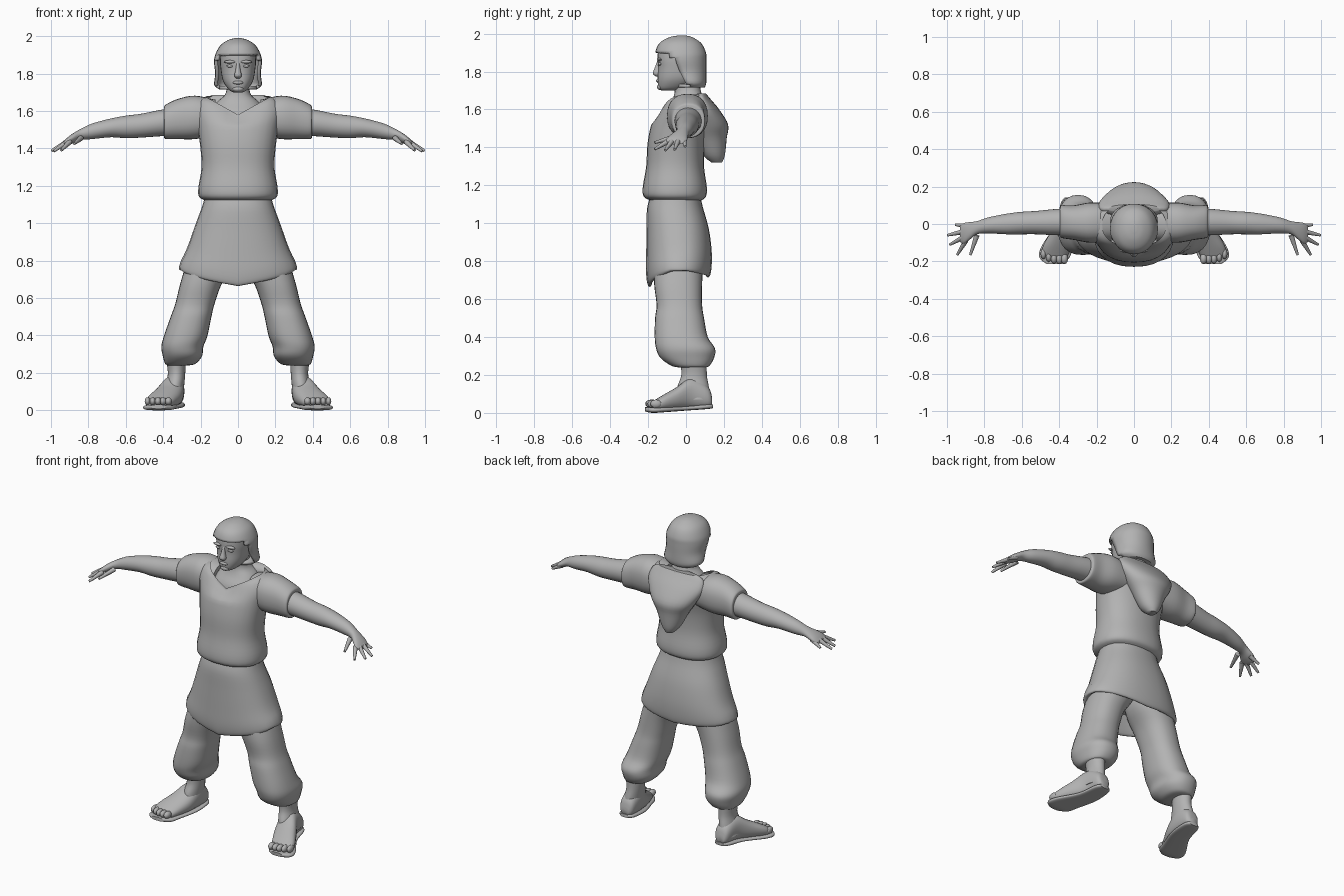
import bpy
import bmesh
import math
from mathutils import Matrix, Vector

SIDES = 28
STEPS = 4

default = bpy.data.objects.get("Cube")
if default:
    bpy.data.objects.remove(default, do_unlink=True)

grey = bpy.data.materials.new("plain grey")
grey.use_nodes = True
grey.diffuse_color = (0.45, 0.45, 0.45, 1)
grey.node_tree.nodes["Principled BSDF"].inputs["Base Color"].default_value = grey.diffuse_color


def finish(name, bm, angle=50):
    """Turn a bmesh into a smooth shaded object."""
    bmesh.ops.recalc_face_normals(bm, faces=bm.faces)
    mesh = bpy.data.meshes.new(name)
    bm.to_mesh(mesh)
    bm.free()
    mesh.materials.append(grey)
    obj = bpy.data.objects.new(name, mesh)
    bpy.context.collection.objects.link(obj)
    bpy.ops.object.select_all(action='DESELECT')
    obj.select_set(True)
    bpy.context.view_layer.objects.active = obj
    bpy.ops.object.shade_smooth_by_angle(angle=math.radians(angle))
    return obj


def smooth_rows(rows):
    """Spline interpolation between the given cross-sections."""
    result = []
    for i in range(len(rows) - 1):
        before, after = rows[max(i - 1, 0)], rows[min(i + 2, len(rows) - 1)]
        for k in range(STEPS):
            t = k / STEPS
            row = []
            for p, a, b, q in zip(before, rows[i], rows[i + 1], after):
                m, n = (b - p) / 2, (q - a) / 2
                row.append(a + m * t + (3 * (b - a) - 2 * m - n) * t ** 2
                           + (2 * (a - b) + m + n) * t ** 3)
            result.append(row)
    return result + [rows[-1]]


def tube(name, axis, rows, side=1, power=2.3, warp=None, cap_end=True, cut=None):
    """Loft rounded sections; a row is position, then low and high of each cross axis."""
    bm = bmesh.new()
    rings = []
    for t, a0, a1, b0, b1 in smooth_rows(rows):
        ring = []
        for i in range(SIDES):
            angle = math.tau * i / SIDES
            c, s = math.cos(angle), math.sin(angle)
            c = math.copysign(abs(c) ** (2 / power), c)
            s = math.copysign(abs(s) ** (2 / power), s)
            a = (a0 + a1) / 2 + c * (a1 - a0) / 2
            b = (b0 + b1) / 2 + s * (b1 - b0) / 2
            v = Vector({"x": (t, a, b), "y": (a, t, b), "z": (a, b, t)}[axis])
            if warp:
                warp(v)
            v.x *= side
            ring.append(bm.verts.new(v))
        rings.append(ring)
    for low, high in zip(rings, rings[1:]):
        for i in range(SIDES):
            j = (i + 1) % SIDES
            bm.faces.new((low[i], low[j], high[j], high[i]))
    bm.faces.new(rings[0])
    if cap_end:
        bm.faces.new(rings[-1])
    if cut:
        doomed = [f for f in bm.faces if cut(f.calc_center_median())]
        bmesh.ops.delete(bm, geom=doomed, context='FACES')
    return finish(name, bm)


def centred(rows):
    return [(z, -half, half, front, back) for z, half, front, back in rows]


def blob(name, location, size):
    bm = bmesh.new()
    matrix = Matrix.Translation(location) @ Matrix.Diagonal((*size, 1))
    bmesh.ops.create_uvsphere(bm, u_segments=14, v_segments=8, radius=1, matrix=matrix)
    return finish(name, bm)


def finger(name, base, tip, side):
    start, end = (Vector((side * p[0], p[1], p[2])) for p in (base, tip))
    turn = (end - start).to_track_quat('Z', 'Y').to_matrix().to_4x4()
    bm = bmesh.new()
    bmesh.ops.create_cone(bm, segments=10, radius1=0.015, radius2=0.007, cap_ends=True,
                          depth=(end - start).length,
                          matrix=Matrix.Translation((start + end) / 2) @ turn)
    return finish(name, bm)


def neckline(v):
    """Lower the collar towards the middle of the chest."""
    if v.y < 0:
        rise = min(max((v.z - 1.52) / 0.15, 0), 1)
        v.z -= 0.1 * rise * max(1 - abs(v.x) / 0.18, 0)


def hem(v):
    """Let the skirt hang lower at the front and the back."""
    drop = min(max((1.05 - v.z) / 0.3, 0), 1)
    v.z -= drop * (0.085 if v.y < 0 else 0.035) * max(1 - abs(v.x) / 0.3, 0) ** 0.6


# Clothed trunk
tunic = tube("tunic", "z", centred([
    (1.12, .17, -.185, .08), (1.14, .207, -.222, .105), (1.19, .212, -.228, .11),
    (1.3, .195, -.21, .095), (1.42, .203, -.203, .1), (1.52, .22, -.183, .12),
    (1.6, .24, -.15, .125), (1.65, .22, -.13, .12), (1.68, .17, -.12, .11)]),
    warp=neckline, cap_end=False)
tube("skirt", "z", centred([
    (1.15, .175, -.185, .075), (1.08, .195, -.205, .09), (.98, .235, -.208, .12),
    (.88, .272, -.21, .135), (.8, .305, -.21, .135), (.755, .316, -.2, .125),
    (.76, .295, -.18, .105), (.85, .25, -.16, .09)]), warp=hem)
tube("hood", "z", centred([
    (1.32, .025, .135, .19), (1.36, .06, .09, .205), (1.45, .105, .05, .215),
    (1.52, .15, .03, .222), (1.6, .19, .03, .175), (1.66, .18, .04, .125),
    (1.685, .14, .06, .105)]), power=2)

# Head and neck
tube("neck", "z", centred([
    (1.52, .14, -.12, .09), (1.59, .14, -.11, .1), (1.645, .115, -.075, .1),
    (1.69, .068, -.06, .08), (1.75, .06, -.06, .07), (1.8, .06, -.06, .06)]))
tube("head", "z", centred([
    (1.7, .025, -.13, -.06), (1.715, .05, -.145, 0), (1.76, .08, -.15, .06),
    (1.82, .092, -.147, .08), (1.87, .096, -.15, .085), (1.92, .09, -.14, .08),
    (1.96, .05, -.08, .05)]))
hair = tube("hair", "z", centred([
    (1.715, .1, -.05, .098), (1.74, .127, -.07, .107), (1.8, .122, -.12, .108),
    (1.86, .128, -.155, .108), (1.9, .122, -.162, .105), (1.95, .095, -.14, .08),
    (1.98, .052, -.09, .035), (1.99, .015, -.04, 0)]), power=2.1,
    cut=lambda c: c.z < 1.895 and c.y < -0.6 * (c.z - 1.75))
shell = hair.modifiers.new("thickness", 'SOLIDIFY')
shell.thickness = 0.018
tube("nose", "z", centred([
    (1.775, .012, -.16, -.13), (1.79, .02, -.175, -.13),
    (1.82, .013, -.165, -.13), (1.86, .008, -.15, -.13)]))
blob("lips", (0, -.146, 1.752), (.028, .012, .01))
blob("chin", (0, -.135, 1.718), (.03, .018, .016))

for side, word in ((1, "left"), (-1, "right")):
    # Brow and eye
    blob(word + "_brow", (side * .042, -.14, 1.863), (.034, .014, .009))
    blob(word + "_eye", (side * .042, -.137, 1.84), (.02, .01, .008))

    # Sleeve, arm and hand
    tube(word + "_sleeve", "x", [
        (.12, -.09, .11, 1.47, 1.66), (.23, -.1, .115, 1.45, 1.682),
        (.32, -.085, .1, 1.45, 1.665), (.385, -.075, .1, 1.45, 1.635),
        (.395, -.065, .09, 1.46, 1.62)], side)
    tube(word + "_arm", "x", [
        (.33, -.06, .085, 1.47, 1.62), (.42, -.06, .08, 1.465, 1.605),
        (.52, -.055, .07, 1.458, 1.585), (.6, -.055, .065, 1.455, 1.575),
        (.68, -.055, .055, 1.46, 1.56), (.78, -.05, .035, 1.45, 1.533),
        (.84, -.055, .015, 1.445, 1.505), (.88, -.085, .01, 1.428, 1.482),
        (.91, -.105, .005, 1.418, 1.46), (.93, -.095, -.01, 1.415, 1.44)], side, power=2)
    tips = {"thumb": ((.84, -.06, 1.455), (.875, -.165, 1.425)),
            "index": ((.9, -.09, 1.435), (.945, -.165, 1.39)),
            "middle": ((.91, -.07, 1.438), (.985, -.11, 1.385)),
            "ring": ((.91, -.04, 1.438), (.997, -.06, 1.388)),
            "little": ((.89, -.01, 1.44), (.955, -.004, 1.405))}
    for digit, (base, tip) in tips.items():
        finger(f"{word}_{digit}_finger", base, tip, side)

    # Baggy trouser leg gathered below the knee
    tube(word + "_trouser", "z", [
        (.96, 0, .2, -.13, .08), (.8, .01, .27, -.165, .09), (.68, .085, .308, -.168, .085),
        (.57, .125, .335, -.155, .085), (.5, .142, .36, -.163, .095),
        (.4, .163, .395, -.165, .115), (.34, .185, .41, -.158, .153),
        (.29, .192, .402, -.135, .148), (.25, .225, .39, -.08, .125),
        (.24, .26, .375, -.04, .105)], side)
    tube(word + "_shin", "z", [
        (.28, .28, .385, -.03, .11), (.2, .282, .375, -.025, .11),
        (.14, .287, .385, -.045, .12), (.07, .295, .4, -.06, .13)], side, power=2)

    # Foot on a sandal sole, with toes
    tube(word + "_foot", "y", [
        (.138, .315, .365, .04, .08), (.115, .292, .385, .025, .14),
        (.03, .287, .405, .02, .185), (-.05, .3, .45, .015, .135),
        (-.12, .33, .487, .01, .095), (-.17, .355, .495, .01, .065)], side)
    tube(word + "_sole", "y", [
        (.142, .31, .37, .025, .045), (.11, .287, .392, .02, .045),
        (0, .288, .42, .012, .035), (-.12, .325, .495, .003, .03),
        (-.18, .345, .505, .0, .03), (-.215, .385, .465, .008, .03)], side, power=3)
    for i in range(5):
        reach = -.185 + .006 * (i - 1) ** 2 * (i > 1) / 2
        blob(f"{word}_toe_{i + 1}", (side * (.372 + .028 * i), reach, .048),
             (.019 - .001 * i, .03, .022))
